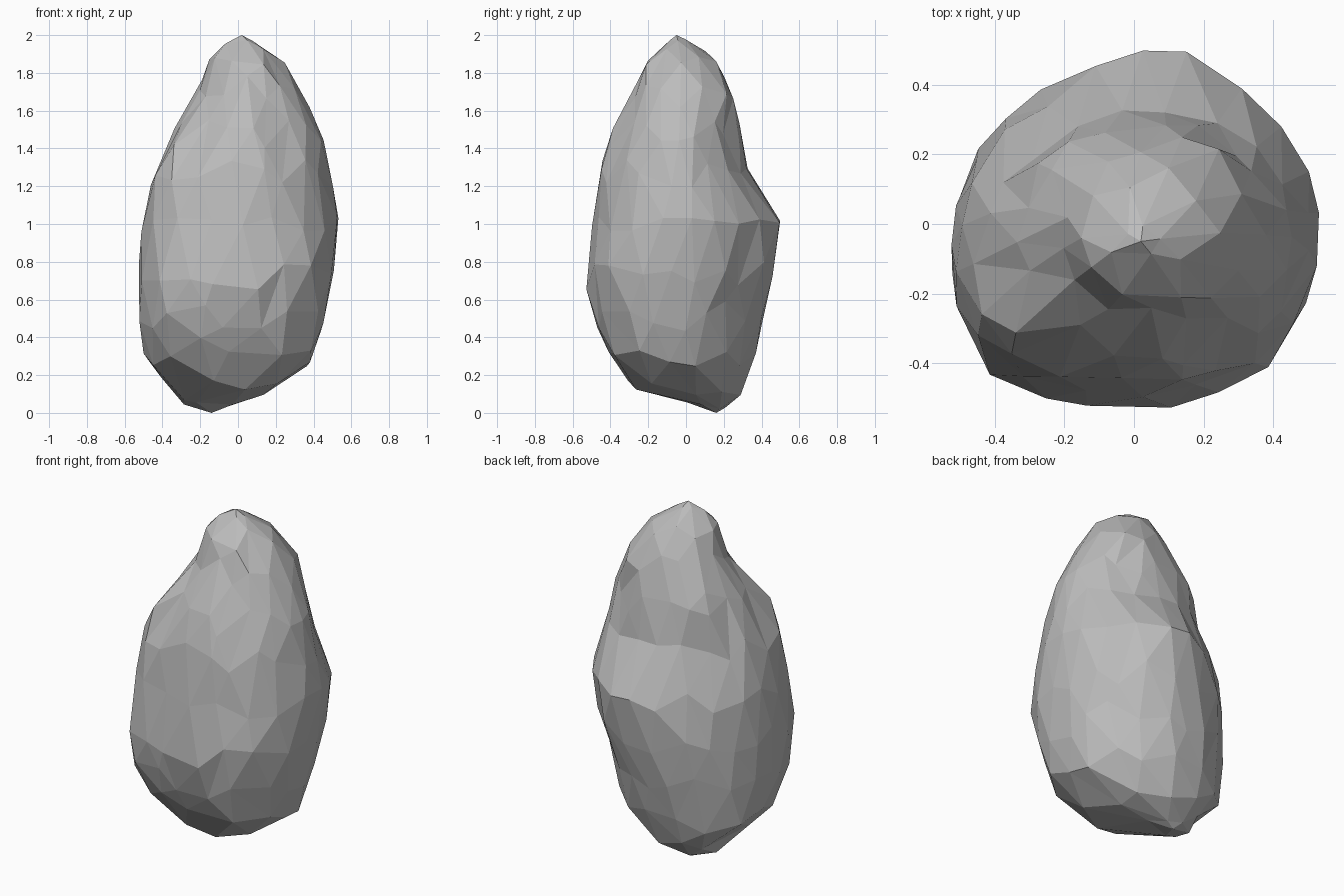
import bpy
import bmesh
import math
import random
from mathutils import Vector

default = bpy.data.objects.get("Cube")
if default:
    bpy.data.objects.remove(default, do_unlink=True)

rng = random.Random(11)

# Outline of the boulder: height, min x, max x, min y, max y
OUTLINE = [
    (0.0, -.14, -.14, .16, .16),
    (.05, -.3, 0, .02, .25),
    (.12, -.32, .2, -.27, .33),
    (.25, -.47, .37, -.36, .35),
    (.4, -.51, .43, -.45, .39),
    (.65, -.53, .5, -.52, .44),
    (.9, -.53, .52, -.5, .52),
    (1.08, -.49, .53, -.47, .47),
    (1.24, -.45, .49, -.45, .34),
    (1.36, -.41, .47, -.43, .31),
    (1.5, -.33, .45, -.39, .29),
    (1.7, -.21, .33, -.27, .23),
    (1.85, -.16, .25, -.22, .17),
    (1.94, -.11, .13, -.14, .08),
    (2.0, .02, .02, -.05, -.05),
]

# Lumps and hollows: centre, reach, outward push
LUMPS = [
    ((-.36, -.34, 1.39), .17, .05),   # front shoulder
    ((-.2, -.26, 1.59), .14, -.05),   # valley above the shoulder
    ((-.42, -.4, 1.02), .18, .03),    # below the shoulder
    ((-.41, -.42, .6), .2, .035),     # lower front corner
    ((-.51, .15, .8), .2, -.03),      # flat beside the waist
    ((.37, -.42, .7), .2, .02),       # opposite front corner
    ((.33, -.33, .27), .15, .06),     # low front bulge
    ((.1, -.45, 1.2), .13, .02),      # front ridge
    ((.27, -.39, 1.12), .12, -.02),   # facet beside the ridge
    ((.42, -.26, 1.14), .13, -.04),   # notch beside the facet
    ((.31, -.25, 1.5), .18, -.06),    # slope above the notch
    ((.12, .5, .92), .14, .035),      # rear ridge
    ((-.17, .45, .95), .18, -.05),    # rear hollow
    ((-.37, .3, 1.05), .18, -.055),   # waist under the knob
    ((-.36, .2, 1.3), .15, -.03),     # hollow under the knob
    ((-.28, .2, 1.58), .15, .05),     # knob overhang
    ((-.42, .27, .32), .18, .06),     # low rear bulge
    ((.36, .34, .55), .25, -.035),    # flat rear side
    ((.43, .26, 1.2), .13, .02),      # crest of the flat side
    ((.33, .24, 1.46), .12, -.025),   # neck behind the crest
    ((.22, .17, 1.74), .14, .04),     # upper rear corner
]


def section(z):
    """Interpolate the outline at a height."""
    for low, high in zip(OUTLINE, OUTLINE[1:]):
        if z <= high[0]:
            t = (z - low[0]) / (high[0] - low[0])
            return [a + (b - a) * t for a, b in zip(low[1:], high[1:])]
    return OUTLINE[-1][1:]


def shape(direction):
    """Place a point of the unit sphere on the boulder."""
    # irregular facets, with both tips left in place
    if abs(direction.z) < .99:
        shift = Vector(rng.uniform(-.07, .07) for axis in range(3))
        direction = (direction + shift).normalized()
    z = 1 + direction.z
    x0, x1, y0, y1 = section(z)
    angle = math.atan2(direction.y, direction.x)
    c, s = math.cos(angle), math.sin(angle)
    power = 2.4 if s < 0 else 1.9
    r = 1.012 * (abs(c) ** power + abs(s) ** power) ** (-1 / power)
    point = Vector(((x0 + x1) / 2 + c * r * (x1 - x0) / 2,
                    (y0 + y1) / 2 + s * r * (y1 - y0) / 2, z))
    outward = Vector((c, s, 0))
    push = sum(amount * math.exp(-((point - Vector(centre)).length / reach) ** 2)
               for centre, reach, amount in LUMPS)
    # slight chipping, none at the tips
    push += rng.uniform(-.008, .008) * (1 - direction.z ** 2)
    return point + outward * push


# Boulder body
bm = bmesh.new()
bmesh.ops.create_icosphere(bm, subdivisions=3, radius=1)
for v in bm.verts:
    v.co = shape(v.co.normalized())
bmesh.ops.recalc_face_normals(bm, faces=bm.faces)
mesh = bpy.data.meshes.new("boulder")
bm.to_mesh(mesh)
bm.free()
boulder = bpy.data.objects.new("boulder", mesh)
bpy.context.collection.objects.link(boulder)

# Stone colour
stone = bpy.data.materials.new("grey_stone")
stone.use_nodes = True
colour = (.5, .5, .5, 1)
stone.diffuse_color = colour
for node in stone.node_tree.nodes:
    if node.type == 'BSDF_PRINCIPLED':
        node.inputs["Base Color"].default_value = colour
mesh.materials.append(stone)
